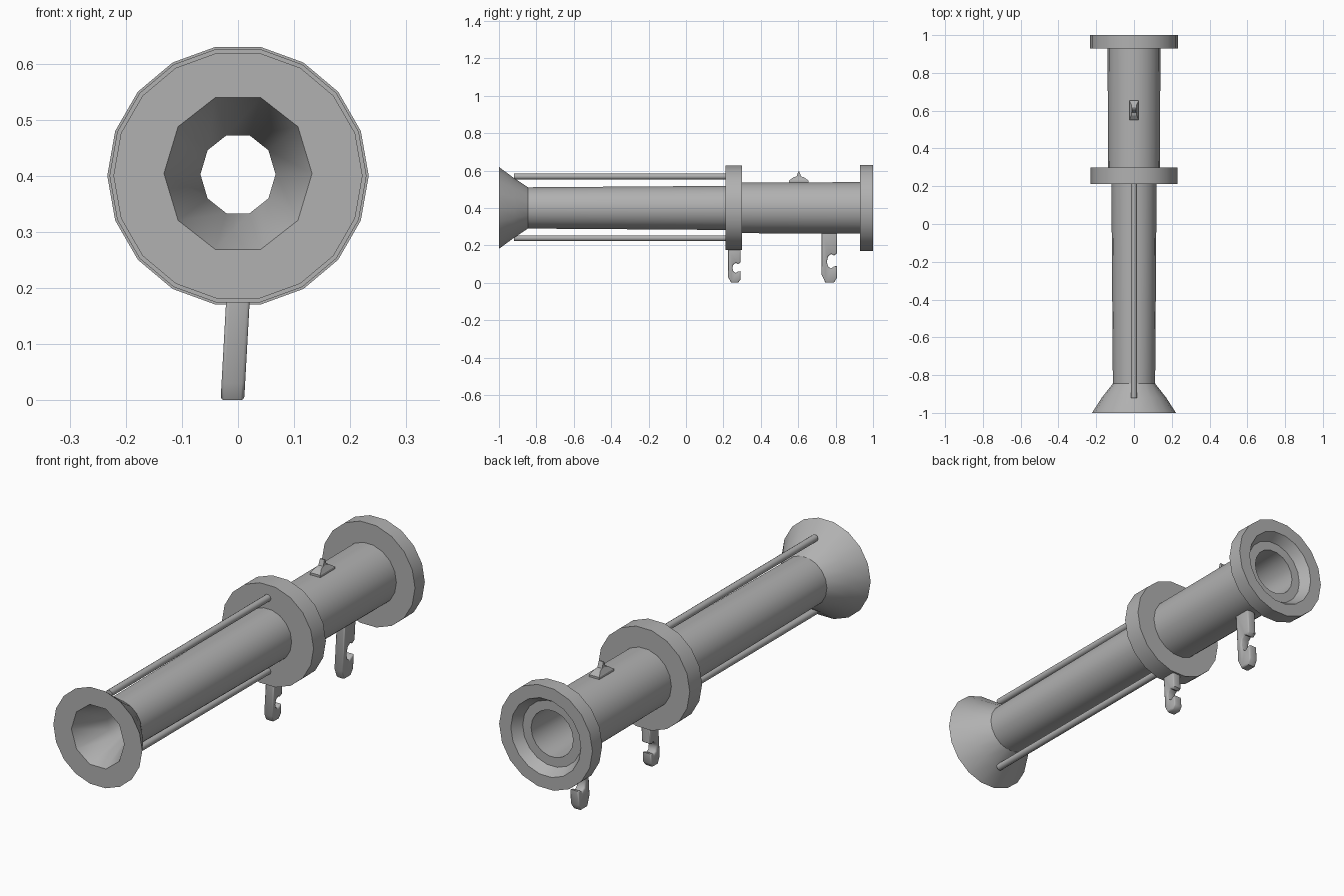
import bpy, bmesh, math

if "Cube" in bpy.data.objects:
    bpy.data.objects.remove(bpy.data.objects["Cube"])

AXIS = 0.4  # height of the tube axis

GREY = bpy.data.materials.new("dark_grey")
GREY.diffuse_color = (0.44, 0.44, 0.44, 1)
GREY.use_nodes = True
GREY.node_tree.nodes["Principled BSDF"].inputs["Base Color"].default_value = GREY.diffuse_color


def finish(bm, name, angle=35):
    bmesh.ops.recalc_face_normals(bm, faces=bm.faces)
    me = bpy.data.meshes.new(name)
    bm.to_mesh(me)
    bm.free()
    me.materials.append(GREY)
    ob = bpy.data.objects.new(name, me)
    bpy.context.collection.objects.link(ob)
    bpy.ops.object.select_all(action='DESELECT')
    ob.select_set(True)
    bpy.context.view_layer.objects.active = ob
    bpy.ops.object.shade_smooth_by_angle(angle=math.radians(angle))
    return ob


def ring(bm, r, y, n=18, zs=1.0, z=AXIS):
    return [bm.verts.new((r * math.cos(2 * math.pi * i / n), y,
                          z + zs * r * math.sin(2 * math.pi * i / n))) for i in range(n)]


def skin(bm, a, b):
    n = len(a)
    for i in range(n):
        j = (i + 1) % n
        bm.faces.new((a[i], a[j], b[j], b[i]))


def loop_edges(bm, vs):
    out = []
    for i, v in enumerate(vs):
        w = vs[(i + 1) % len(vs)]
        out.append(bm.edges.get((v, w)) or bm.edges.new((v, w)))
    return out


# Main tube: rear ring with recess, and two barrel sections
bm = bmesh.new()
profile = [(0.105, 0.955), (0.147, 0.955), (0.175, 1.0), (0.233, 1.0), (0.233, 0.93),
           (0.14, 0.93), (0.137, 0.27), (0.12, 0.26), (0.112, -0.845)]
rings = [ring(bm, r, y) for r, y in profile]
for a, b in zip(rings, rings[1:]):
    skin(bm, a, b)
# Front flare on its own ring, so that the crease at its root stays sharp
flare = [ring(bm, 0.112, -0.845), ring(bm, 0.171, -0.92, zs=0.95), ring(bm, 0.222, -1.0)]
for a, b in zip(flare, flare[1:]):
    skin(bm, a, b)
# Ten-sided muzzle and the bore behind it
mouth = ring(bm, 0.132, -1.0, 10, 1.076, 0.404)
throat = ring(bm, 0.067, -0.84, 10, 1.09, 0.4025)
skin(bm, mouth, throat)
for a, b in ((flare[-1], mouth), (throat, rings[0])):
    bmesh.ops.bridge_loops(bm, edges=loop_edges(bm, a) + loop_edges(bm, b))
finish(bm, "tube", 38)

# Middle flange
bm = bmesh.new()
washer = [ring(bm, r, y) for r, y in ((0.112, 0.212), (0.229, 0.212), (0.229, 0.3), (0.112, 0.3))]
for i in range(4):
    skin(bm, washer[i], washer[(i + 1) % 4])
finish(bm, "middle_flange")

# Guide rods above and below the front barrel
for name, z in (("upper_rod", 0.568), ("lower_rod", 0.238)):
    bm = bmesh.new()
    a, b = ring(bm, 0.016, -0.92, 10, 1, z), ring(bm, 0.016, 0.22, 10, 1, z)
    skin(bm, a, b)
    bm.faces.new(a)
    bm.faces.new(b)
    finish(bm, name, 40)


# Hooks hanging under the tube: notched side profile, leaning slightly to -x
def hook(name, y0, w, top, k):
    side = [(0, top), (0, .03 * k), (.25, 0), (.8, 0), (1, .018 * k), (1, .062 * k),
            (.8, .06 * k), (.62, .052 * k), (.42, .06 * k), (.34, .078 * k), (.42, .097 * k),
            (.62, .106 * k), (.8, .1 * k), (1, .108 * k), (1, top)]
    bm = bmesh.new()
    vs = [bm.verts.new((-0.021, y0 + u * w, z)) for u, z in side]
    face = bm.faces.new(vs)
    ext = bmesh.ops.extrude_face_region(bm, geom=[face])
    bmesh.ops.translate(bm, vec=(0.042, 0, 0),
                        verts=[e for e in ext["geom"] if isinstance(e, bmesh.types.BMVert)])
    for v in bm.verts:
        v.co.x -= 0.01 * (1 - v.co.z / 0.18)
    rim = [e for e in bm.edges if abs(e.verts[0].co.y - e.verts[1].co.y)
           + abs(e.verts[0].co.z - e.verts[1].co.z) > 1e-5]
    bmesh.ops.bevel(bm, geom=rim, offset=0.006, segments=2, profile=0.5, affect='EDGES')
    finish(bm, name, 50)


hook("front_hook", 0.225, 0.067, 0.185, 1.0)
hook("rear_hook", 0.725, 0.082, 0.275, 1.45)

# Small sight on top of the rear barrel: stacked shrinking rectangles
bm = bmesh.new()
prev = None
for hx, hy, z in ((.025, .052, .525), (.025, .052, .546), (.014, .028, .564),
                  (.012, .012, .568), (.011, .003, .594)):
    vs = [bm.verts.new((sx * hx, 0.603 + sy * hy, z)) for sx, sy in ((-1, -1), (1, -1), (1, 1), (-1, 1))]
    if prev:
        skin(bm, prev, vs)
    else:
        bm.faces.new(vs)
    prev = vs
bm.faces.new(prev)
finish(bm, "top_sight", 20)
